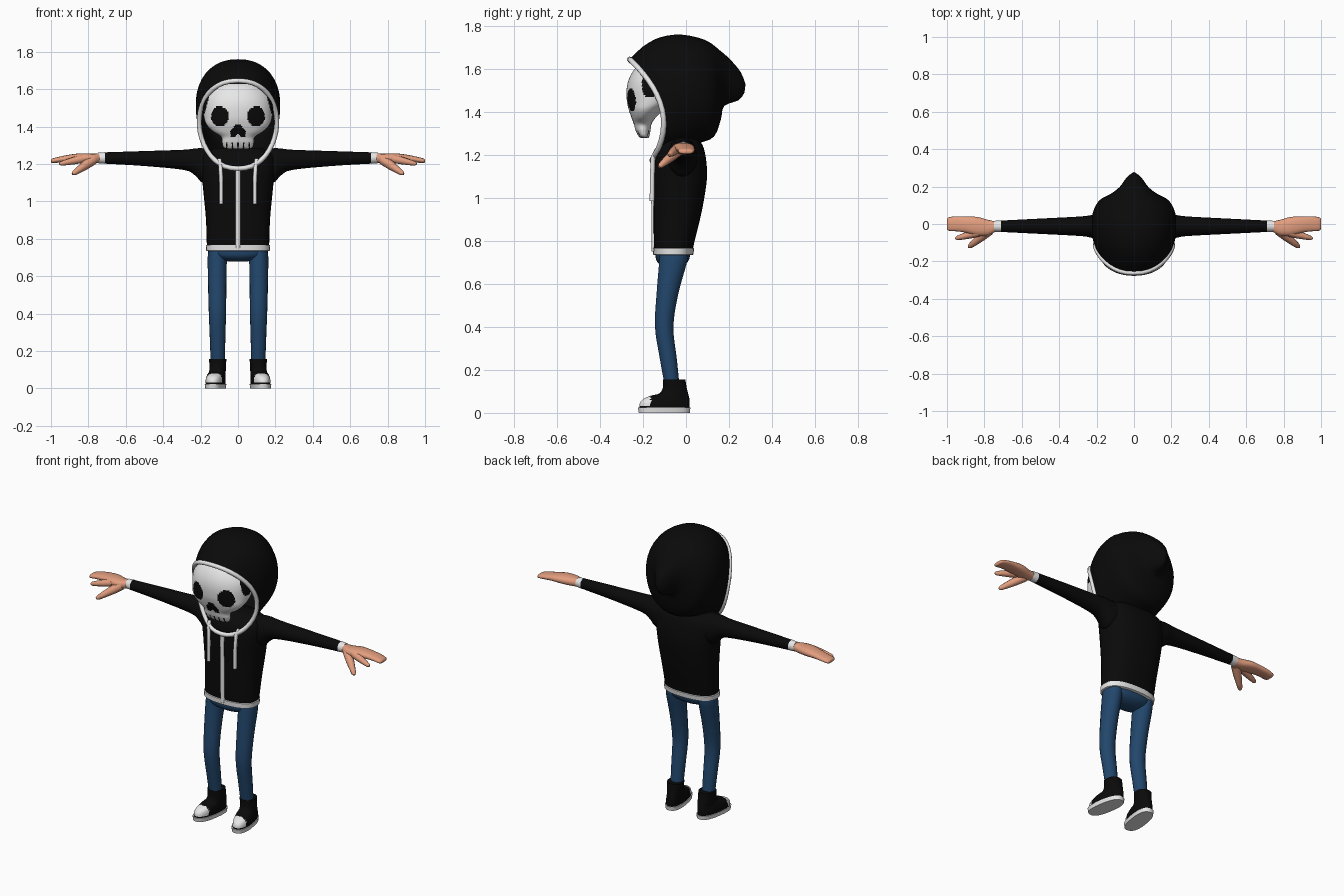
import bpy, bmesh, math
from mathutils import Vector, Matrix

if "Cube" in bpy.data.objects:
    bpy.data.objects.remove(bpy.data.objects["Cube"])


def material(name, rgb):
    m = bpy.data.materials.new(name)
    m.diffuse_color = (*rgb, 1)
    m.use_nodes = True
    m.node_tree.nodes["Principled BSDF"].inputs["Base Color"].default_value = m.diffuse_color
    return m


BLACK = material("black cloth", (0.003, 0.003, 0.003))
WHITE = material("white", (0.8, 0.8, 0.8))
SKIN = material("skin", (0.76, 0.34, 0.21))
DENIM = material("blue denim", (0.016, 0.062, 0.15))


def spline(rows, n):
    """Catmull-Rom interpolation of parameter rows, n steps per span."""
    out = []
    for i in range(len(rows) - 1):
        a, b, c, d = (rows[max(0, min(len(rows) - 1, i + k))] for k in (-1, 0, 1, 2))
        for s in range(n):
            t = s / n
            out.append([0.5 * (2 * q + (r - p) * t + (2 * p - 5 * q + 4 * r - u) * t * t
                               + (3 * q - p - 3 * r + u) * t ** 3)
                        for p, q, r, u in zip(a, b, c, d)])
    return out + [list(rows[-1])]


def oval(seg, power=2.0):
    """Unit superellipse points."""
    pts = []
    for k in range(seg):
        a = 2 * math.pi * k / seg
        c, s = math.cos(a), math.sin(a)
        pts.append((math.copysign(abs(c) ** (2 / power), c), math.copysign(abs(s) ** (2 / power), s)))
    return pts


def loft(name, rings, mats, caps=(True, True), mirror=False, rule=None, angle=50):
    """Skin closed rings; rule(centre) picks a material index per face."""
    bm = bmesh.new()
    vs = [[bm.verts.new(p) for p in r] for r in rings]
    n = len(rings[0])
    for a, b in zip(vs, vs[1:]):
        for k in range(n):
            bm.faces.new((a[k], a[(k + 1) % n], b[(k + 1) % n], b[k]))
    if caps[0]:
        bm.faces.new(vs[0])
    if caps[1]:
        bm.faces.new(vs[-1])
    bmesh.ops.recalc_face_normals(bm, faces=bm.faces)
    if rule:
        for f in bm.faces:
            f.material_index = rule(f.calc_center_median())
    me = bpy.data.meshes.new(name)
    bm.to_mesh(me)
    bm.free()
    for m in mats:
        me.materials.append(m)
    ob = bpy.data.objects.new(name, me)
    bpy.context.collection.objects.link(ob)
    bpy.context.view_layer.objects.active = ob
    bpy.ops.object.select_all(action='DESELECT')
    ob.select_set(True)
    bpy.ops.object.shade_smooth_by_angle(angle=math.radians(angle))
    if mirror:
        ob.modifiers.new("mirror", 'MIRROR').use_clip = False
    return ob


def stack(rows, seg=24, power=2.0):
    """Horizontal rings from rows (z, half width, front y, back y, centre x)."""
    return [[(x + w * c, (f + b) / 2 + (b - f) / 2 * s, z) for c, s in oval(seg, power)]
            for z, w, f, b, x in rows]


def sleeve(rows, seg=16, power=2.0):
    """Rings across x from rows (x, centre y, centre z, radius y, radius z)."""
    return [[(x, y + ry * c, z + rz * s) for c, s in oval(seg, power)] for x, y, z, ry, rz in rows]


def tube(name, points, radius, mat, closed=False, mirror=False):
    """Round cord through points."""
    pts = [Vector(p) for p in points]
    n, rings = len(pts), []
    for i, p in enumerate(pts):
        a = pts[(i - 1) % n] if closed or i else p
        b = pts[(i + 1) % n] if closed or i < n - 1 else p
        t = (b - a).normalized()
        u = t.cross(Vector((0.0, 1, 0.12))).normalized()
        v = t.cross(u)
        rings.append([p + radius * (u * c + v * s) for c, s in oval(8)])
    if closed:
        rings.append(rings[0])
    return loft(name, rings, [mat], (not closed, not closed), mirror)


# Jacket body, with a white hem band
torso_rows = spline([(0.74, .165, -.147, .028, 0), (0.8, .168, -.15, .04, 0), (0.9, .171, -.151, .065, 0),
                     (1.0, .18, -.152, .085, 0), (1.1, .19, -.154, .098, 0), (1.19, .2, -.15, .092, 0),
                     (1.25, .19, -.13, .075, 0), (1.285, .13, -.09, .04, 0)], 3)
loft("jacket_body", stack(torso_rows, 32, 2.5), [BLACK])
loft("hem", stack([(.735, .165, -.149, .03, 0), (.737, .17, -.153, .034, 0), (.766, .172, -.154, .038, 0),
                   (.768, .166, -.149, .034, 0)], 32, 2.5), [WHITE])

# Sleeves and cuffs
loft("sleeve", sleeve(spline([(.12, -.02, 1.19, .08, .09), (.19, -.016, 1.192, .068, .092),
                              (.23, -.013, 1.211, .06, .072), (.29, -.012, 1.222, .052, .054),
                              (.5, -.012, 1.229, .041, .04), (.718, -.012, 1.232, .03, .03)], 4)),
     [BLACK], mirror=True)
loft("cuff", sleeve([(.712, -.012, 1.232, .031, .031), (.748, -.012, 1.232, .029, .028)]), [WHITE], mirror=True)

# Hands: flat palm with joined fingers, forefinger and thumb
loft("palm", sleeve(spline([(.735, -.012, 1.232, .025, .024), (.78, -.02, 1.229, .042, .026),
                            (.84, -.012, 1.232, .05, .025), (.9, -.003, 1.23, .043, .02),
                            (.95, .001, 1.224, .04, .016), (.99, .0, 1.217, .036, .013),
                            (1.0, .0, 1.216, .026, .007)], 3), 16, 2.4), [SKIN], mirror=True)


def digit(name, start, end, r0, r1):
    a, b = Vector(start), Vector(end)
    t = (b - a).normalized()
    u = t.cross(Vector((0, 0, 1))).normalized()
    v = t.cross(u)
    rings = []
    for s, k in ((0, 1), (.35, 1.05), (.7, .95), (.92, .8), (1, .35)):
        r = (r0 + (r1 - r0) * s) * k
        rings.append([a.lerp(b, s) + r * (u * c + v * w) for c, w in oval(10)])
    loft(name, rings, [SKIN], mirror=True)


digit("forefinger", (.83, -.045, 1.228), (.955, -.078, 1.2), .023, .014)
digit("thumb", (.775, -.035, 1.222), (.885, -.125, 1.145), .027, .016)

# Jeans: hips and legs
loft("hips", stack(spline([(.678, .045, -.09, -.03, 0), (.69, .1, -.12, -.005, 0), (.715, .148, -.14, .015, 0),
                           (.765, .158, -.142, .022, 0)], 3), 28, 2.3), [DENIM])
loft("leg", stack(spline([(.13, .038, -.1, -.03, .108), (.25, .041, -.122, -.042, .109),
                          (.4, .046, -.145, -.058, .11), (.55, .049, -.138, -.036, .111),
                          (.7, .051, -.126, .005, .111), (.75, .046, -.122, .01, .11)], 4), 18),
     [DENIM], mirror=True)

# Shoes, toes turned outward
turn = Matrix.Translation((.11, -.05, 0)) @ Matrix.Rotation(math.radians(9), 4, 'Z') @ Matrix.Translation((-.11, .05, 0))


def turned(rings):
    return [[turn @ Vector(p) for p in r] for r in rings]


loft("sole", turned(stack([(0, .05, -.222, .018, .112), (.024, .053, -.226, .021, .112)], 28, 2.5)),
     [WHITE], mirror=True)
upper = spline([(.02, .048, -.219, .016, .112), (.045, .049, -.217, .017, .112), (.065, .047, -.2, .016, .111),
                (.08, .044, -.165, .013, .11), (.09, .043, -.125, .01, .109), (.115, .043, -.108, .004, .108),
                (.156, .046, -.106, -.003, .108)], 4)
loft("shoe_upper", turned(stack(upper, 40, 2.3)), [BLACK, WHITE], mirror=True,
     rule=lambda c: int(c.y < -.162 and c.z > .03))

# Hood: rows of (top y, top z, bottom y, bottom z, half width, side set-back)
hood_rows = [(-.262, 1.645, -.158, 1.175, .207, .10), (-.2, 1.705, -.1, 1.19, .22, .075),
             (-.12, 1.748, -.03, 1.22, .225, .05), (-.02, 1.76, .06, 1.255, .222, .035),
             (.09, 1.735, .13, 1.285, .187, .015), (.16, 1.685, .162, 1.365, .125, .0),
             (.21, 1.64, .178, 1.428, .078, 0), (.255, 1.585, .245, 1.455, .038, 0),
             (.277, 1.53, .272, 1.49, .006, 0)]


def hood_ring(yt, zt, yb, zb, w, back, seg=40):
    ring = []
    for k in range(seg):
        a = 2 * math.pi * k / seg
        c, s = math.cos(a), math.sin(a)
        t = (1 - c) / 2
        x = w * math.copysign(abs(s) ** .88, s) * (1 + .06 * c)
        ring.append((x, yt + (yb - yt) * t + back * s * s, zt + (zb - zt) * t))
    return ring


hood_rings = [hood_ring(*r) for r in spline(hood_rows, 3)]
hood = loft("hood", hood_rings, [BLACK], (False, True))
shell = hood.modifiers.new("thickness", 'SOLIDIFY')
shell.thickness = .012
tube("hood_trim", hood_rings[0], .013, WHITE, closed=True)

# Zip strip and drawstrings
tube("zip", [(0, -.147, .75), (0, -.147, .9), (0, -.148, 1.0), (0, -.15, 1.1), (0, -.152, 1.175)], .014, WHITE)
tube("drawstring", [(.1, -.135, 1.225), (.094, -.153, 1.19), (.09, -.157, 1.1), (.09, -.158, .985)],
     .011, WHITE, mirror=True)


# Skull face, painted black in the sockets, nose, temples and tooth gaps
def skull_paint(c):
    x, y, z = abs(c.x), c.y, c.z
    eye = ((x - .097) / .047) ** 2 + ((z - 1.455) / .054) ** 2 < 1 and y < -.15
    temple = ((y + .168) / .038) ** 2 + ((z - 1.525) / .06) ** 2 < 1
    nose = 1.345 + max(0, .02 - 1.5 * x) < z < 1.412 and x < min(.04, .012 + .75 * (1.412 - z)) and y < -.15
    gap = z < 1.315 and abs((x + .015) % .03 - .015) < .0035 and y < -.17
    return int(eye or temple or nose or gap or z > 1.628 or (y > -.115 and z > 1.4))


skull_rows = spline([(1.28, .06, -.212, -.175, 0), (1.29, .078, -.222, -.17, 0), (1.315, .085, -.235, -.165, 0),
                     (1.345, .09, -.243, -.16, 0), (1.375, .135, -.254, -.14, 0), (1.41, .168, -.266, -.1, 0),
                     (1.45, .182, -.275, -.04, 0), (1.51, .188, -.276, 0, 0), (1.56, .182, -.263, .02, 0),
                     (1.605, .155, -.235, .02, 0), (1.635, .105, -.195, 0, 0), (1.65, .03, -.12, -.06, 0)], 6)
loft("skull_face", stack(skull_rows, 144, 2.1), [WHITE, BLACK], rule=skull_paint, angle=60)
